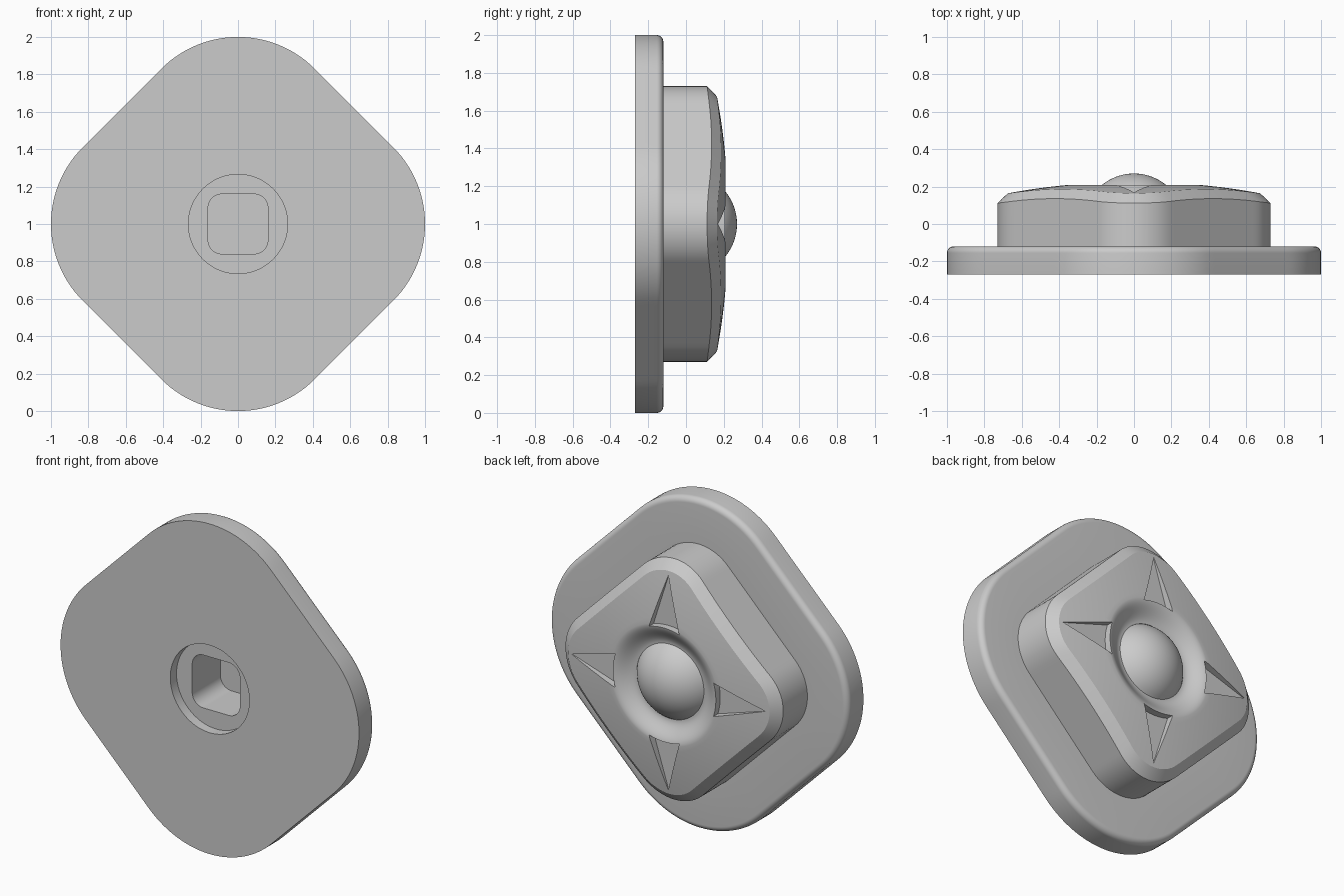
import bpy, bmesh
from math import sin, cos, pi, sqrt, atan2, radians

cube = bpy.data.objects.get("Cube")
if cube:
    bpy.data.objects.remove(cube)

SEG = 192
HALF_PI = pi / 2

grey = bpy.data.materials.new("plain grey")
grey.use_nodes = True
colour = (0.6, 0.6, 0.6, 1)
grey.diffuse_color = colour
grey.node_tree.nodes["Principled BSDF"].inputs["Base Color"].default_value = colour


def rounded(half, corner, turn=0.0):
    """Radius by angle of a rounded square whose corners lie on the axes."""
    c = (half - corner) * sqrt(2)
    tangent = atan2(corner / sqrt(2), c + corner / sqrt(2))

    def radius(a):
        a = (a + turn) % HALF_PI
        a = min(a, HALF_PI - a)
        if a < tangent:
            return c * cos(a) + sqrt(corner ** 2 - (c * sin(a)) ** 2)
        return half / cos(pi / 4 - a)
    return radius


def circle(r):
    return lambda a: r


def finish(bm, name):
    bmesh.ops.recalc_face_normals(bm, faces=bm.faces)
    mesh = bpy.data.meshes.new(name)
    bm.to_mesh(mesh)
    bm.free()
    mesh.materials.append(grey)
    ob = bpy.data.objects.new(name, mesh)
    bpy.context.collection.objects.link(ob)
    return ob


def loft(name, rings, closed=False, cap_start=False, cap_end=False):
    """Skin rings given as (radius function, depth value or function of radius)."""
    bm = bmesh.new()
    loops = []
    for radius, depth in rings:
        loop = []
        for i in range(SEG):
            a = 2 * pi * i / SEG
            r = radius(a)
            y = depth(r) if callable(depth) else depth
            loop.append(bm.verts.new((r * cos(a), y, 1 + r * sin(a))))
        loops.append(loop)
    pairs = list(zip(loops, loops[1:]))
    if closed:
        pairs.append((loops[-1], loops[0]))
    for p, q in pairs:
        for i in range(SEG):
            j = (i + 1) % SEG
            bm.faces.new((p[i], p[j], q[j], q[i]))
    if cap_start:
        bm.faces.new(loops[0])
    if cap_end:
        bm.faces.new(loops[-1])
    return finish(bm, name)


def smooth(ob):
    bpy.ops.object.select_all(action='DESELECT')
    ob.select_set(True)
    bpy.context.view_layer.objects.active = ob
    bpy.ops.object.shade_smooth_by_angle(angle=radians(20))


# Base plate with a round recess and a square socket in its front
FRONT, BACK, FILLET = -0.27, -0.12, 0.035
HALF, CORNER = 0.877, 0.58
socket = rounded(0.16, 0.075, pi / 4)
rings = [(socket, 0.06), (socket, -0.21), (circle(0.265), -0.21),
         (circle(0.265), FRONT), (rounded(HALF, CORNER), FRONT)]
for i in range(9):
    a = HALF_PI * i / 8
    inset = FILLET * (1 - cos(a))
    rings.append((rounded(HALF - inset, CORNER - inset), BACK - FILLET + FILLET * sin(a)))
rings.append((rounded(0.59, 0.28), BACK))
plate = loft("base_plate", rings, cap_start=True)


# Raised pad: wall, chamfer, shallow dome and a round groove
def dome(r):
    return 0.227 - r * r / 7.25


def wall_top(r):
    return dome(r) - 0.042


RIM, GROOVE, LOW = 0.36, 0.225, 0.15
outer = rounded(0.598, 0.28)
inner = rounded(0.543, 0.225)
rings = [(circle(0.24), BACK), (outer, BACK), (outer, wall_top)]
for i in range(9):
    t = i / 8
    rings.append((lambda a, t=t: inner(a) * (1 - t) + RIM * t, dome))
for i in range(1, 15):
    t = i / 14
    y = LOW + (dome(RIM) - LOW) * (1 + cos(pi * t)) / 2
    rings.append((circle(RIM + (GROOVE - RIM) * t), y))
rings.append((circle(GROOVE), 0.1))
pad = loft("raised_pad", rings, closed=True)

# Four arrow pockets sunk in the pad, pointing to its corners
bm = bmesh.new()
for k in range(4):
    turn = k * HALF_PI
    points = [(0.65, 0)] + [(0.345, 0.3 * (i / 4 - 1)) for i in range(9)]
    layers = []
    for y in (0.165, 0.4):
        layers.append([bm.verts.new((r * cos(a + turn), y, 1 + r * sin(a + turn)))
                       for r, a in points])
    low, high = layers
    bm.faces.new(low)
    bm.faces.new(high)
    for i in range(len(low)):
        j = (i + 1) % len(low)
        bm.faces.new((low[i], low[j], high[j], high[i]))
cutter = finish(bm, "arrow_cutter")
cutter.hide_render = True
cut = pad.modifiers.new("arrows", 'BOOLEAN')
cut.operation = 'DIFFERENCE'
cut.solver = 'EXACT'
cut.object = cutter
bpy.context.view_layer.objects.active = pad
pad.select_set(True)
bpy.ops.object.modifier_apply(modifier=cut.name)
bpy.data.objects.remove(cutter)

# Round button in the middle
BALL = 0.27
rings = []
for i in range(17):
    r = GROOVE * (1 - i / 16) + 0.002
    rings.append((circle(r), sqrt(BALL ** 2 - r ** 2)))
button = loft("centre_button", rings, cap_end=True)

for ob in (plate, pad, button):
    smooth(ob)
